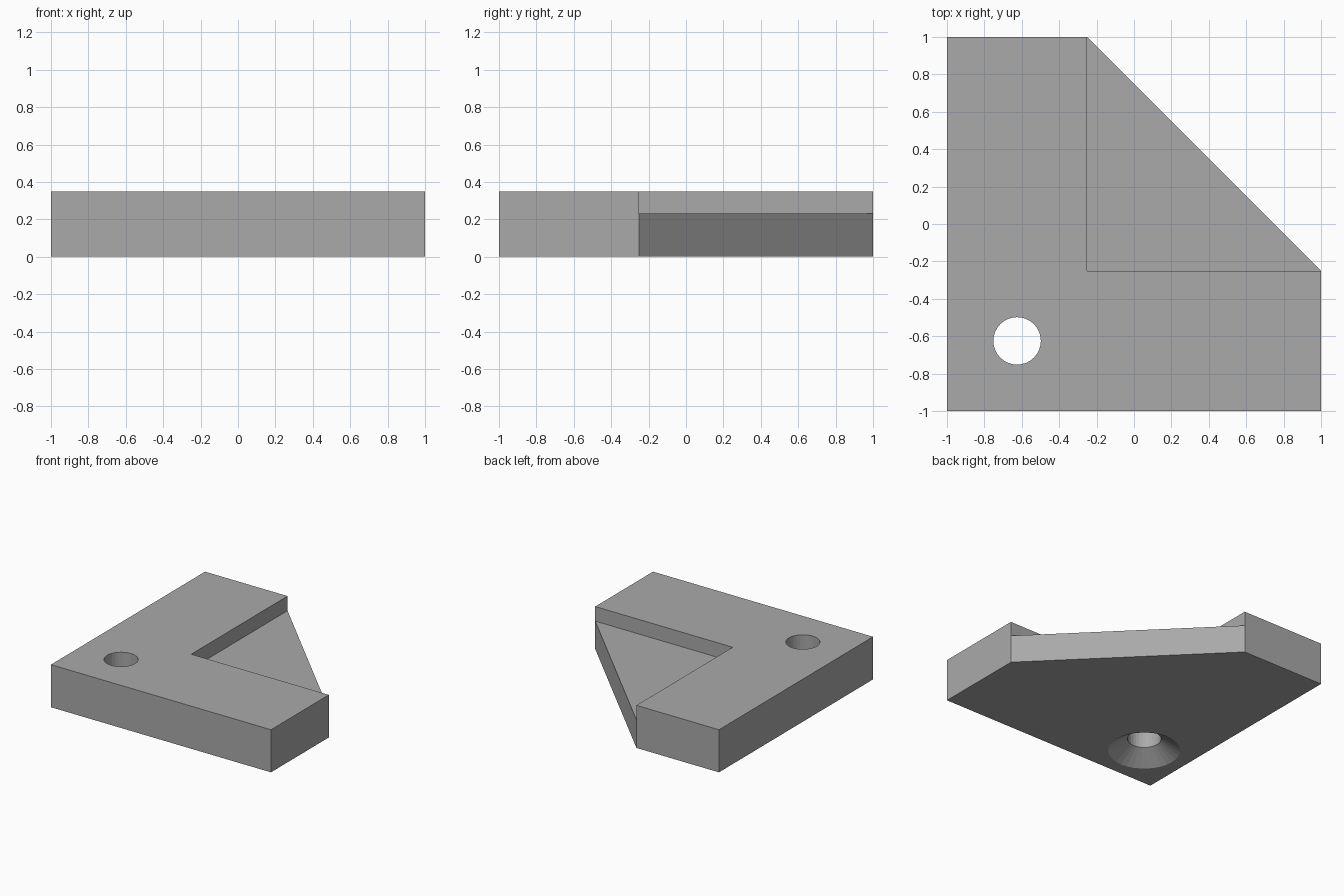
import bpy
import bmesh
import math

cube = bpy.data.objects.get("Cube")
if cube:
    bpy.data.objects.remove(cube, do_unlink=True)

HEIGHT, WEB, ARM = 0.35, 0.23, -0.25      # total height, web height, inner arm edge
HOLE = (-0.625, -0.625)
HOLE_R, SINK_R, SINK_DEPTH = 0.127, 0.272, 0.10

grey = bpy.data.materials.new("plain grey")
grey.use_nodes = True
colour = (0.4, 0.4, 0.4, 1)
grey.diffuse_color = colour
grey.node_tree.nodes["Principled BSDF"].inputs["Base Color"].default_value = colour


def make_object(name, bm):
    bmesh.ops.recalc_face_normals(bm, faces=bm.faces)
    mesh = bpy.data.meshes.new(name)
    bm.to_mesh(mesh)
    bm.free()
    mesh.materials.append(grey)
    obj = bpy.data.objects.new(name, mesh)
    bpy.context.collection.objects.link(obj)
    return obj


def prism(name, outline, bottom, top):
    bm = bmesh.new()
    face = bm.faces.new([bm.verts.new((x, y, bottom)) for x, y in outline])
    new = bmesh.ops.extrude_face_region(bm, geom=[face])["geom"]
    bmesh.ops.translate(bm, vec=(0, 0, top - bottom),
                        verts=[v for v in new if isinstance(v, bmesh.types.BMVert)])
    return make_object(name, bm)


def revolved(name, profile, centre, sides=32):
    bm = bmesh.new()
    rings = [[bm.verts.new((centre[0] + r * math.cos(math.tau * i / sides),
                            centre[1] + r * math.sin(math.tau * i / sides), z))
              for i in range(sides)] for r, z in profile]
    for low, high in zip(rings, rings[1:]):
        for i in range(sides):
            j = (i + 1) % sides
            bm.faces.new((low[i], low[j], high[j], high[i]))
    bm.faces.new(rings[0])
    bm.faces.new(rings[-1])
    return make_object(name, bm)


def cut(target, cutter):
    cutter.hide_render = True
    mod = target.modifiers.new(cutter.name, "BOOLEAN")
    mod.operation, mod.solver, mod.object = "DIFFERENCE", "EXACT", cutter
    bpy.context.view_layer.objects.active = target
    bpy.ops.object.modifier_apply(modifier=mod.name)
    bpy.data.objects.remove(cutter, do_unlink=True)


# Bracket body: square plate with one corner cut off
bracket = prism("corner_bracket",
                [(-1, -1), (1, -1), (1, ARM), (ARM, 1), (-1, 1)], 0, HEIGHT)

# Recess between the two arms, leaving a thinner triangular web
cut(bracket, prism("web_recess",
                   [(ARM, ARM), (1.5, ARM), (1.5, 1.5), (ARM, 1.5)], WEB, 0.6))

# Screw hole, countersunk from underneath
slope = (SINK_R - HOLE_R) / SINK_DEPTH
cut(bracket, revolved("screw_hole",
                      [(SINK_R + slope * 0.05, -0.05), (HOLE_R, SINK_DEPTH),
                       (HOLE_R, 0.6)], HOLE))
